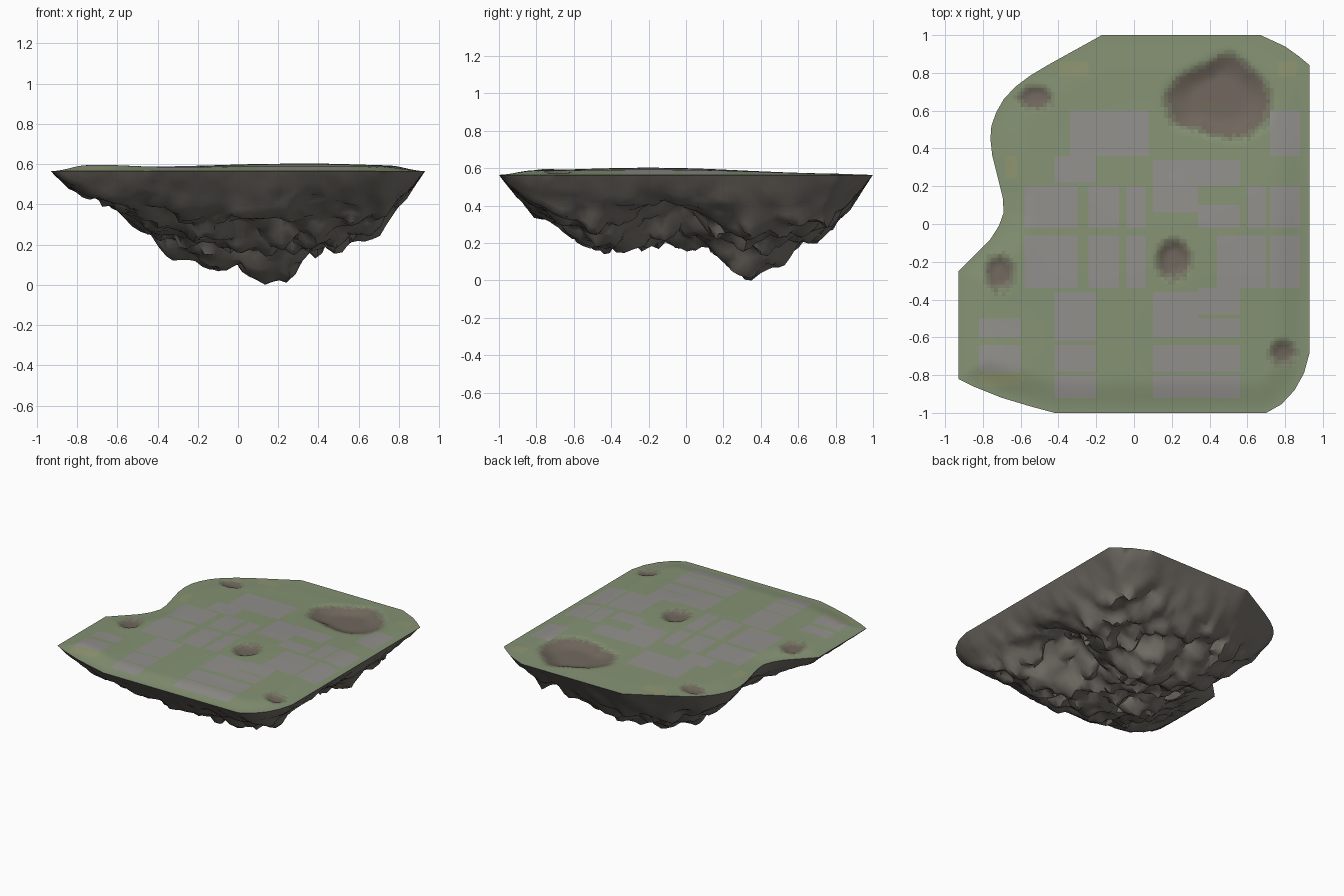
import bpy, bmesh, math
from mathutils import Vector, noise

if "Cube" in bpy.data.objects:
    bpy.data.objects.remove(bpy.data.objects["Cube"])

RIM = 0.565
OUTLINE = [(-0.17, 1), (-0.45, 0.845), (-0.55, 0.785), (-0.63, 0.725), (-0.69, 0.66), (-0.73, 0.59), (-0.755, 0.52),
           (-0.76, 0.45), (-0.75, 0.36), (-0.72, 0.24), (-0.695, 0.14), (-0.69, 0.06), (-0.715, -0.01),
           (-0.76, -0.08), (-0.93, -0.25), (-0.93, -0.82), (-0.85, -0.86), (-0.7, -0.92), (-0.55, -0.965),
           (-0.42, -1), (0.7, -1), (0.78, -0.955), (0.85, -0.88), (0.9, -0.79), (0.93, -0.68),
           (0.93, 0.84), (0.87, 0.89), (0.8, 0.94), (0.67, 1)]
# Paved plots: x0, y0, x1, y1
PAVING = [(-.34, .36, .08, .6), (-.42, .22, -.2, .36), (.1, .2, .56, .34), (.1, .06, .34, .2),
          (.34, -.02, .56, .1), (-.58, -.02, -.3, .2), (-.24, -.02, -.08, .2), (-.04, -.02, .06, .2),
          (-.58, -.34, -.3, -.06), (-.24, -.34, -.08, -.06), (-.04, -.34, .06, -.06),
          (.44, -.34, .7, -.06), (.72, -.34, .88, -.06), (.6, -.02, .7, .2), (.72, -.02, .88, .2),
          (.72, .36, .88, .6), (.1, -.6, .56, -.5), (.1, -.5, .34, -.36), (.34, -.48, .56, -.34),
          (-.42, -.62, -.2, -.36), (-.42, -.78, -.2, -.64), (.1, -.78, .56, -.64), (.1, -.92, .56, -.8),
          (-.42, -.92, -.2, -.8), (-.82, -.6, -.6, -.5), (-.82, -.78, -.6, -.64)]
# Ellipses: cx, cy, rx, ry, depth
CRATERS = [(.45, .67, 1, 1, .04), (-.52, .67, .085, .055, .015),
           (-.71, -.26, .07, .085, .02), (.21, -.19, .085, .1, .025), (.79, -.68, .06, .06, .02)]
# Radius of the large crater by angle in degrees
LOBES = [(-180, .28), (-150, .27), (-125, .2), (-90, .2), (-60, .24), (-30, .27), (0, .27), (40, .22),
         (75, .235), (110, .185), (135, .2), (180, .28)]
DRY = [(-.32, .82, .09, .05), (.81, .82, .06, .05), (-.65, .3, .04, .06), (-.7, -.82, .12, .05)]
# Underside silhouettes (position, height) seen from the front and from the right
FRONT = [(-.93, .56), (-.85, .48), (-.75, .43), (-.65, .39), (-.55, .33), (-.45, .26), (-.35, .21),
         (-.2, .12), (0, .07), (.15, 0), (.25, .04), (.35, .13), (.5, .2), (.65, .23), (.8, .38), (.93, .56)]
RIGHT = [(-1, .56), (-.9, .45), (-.8, .36), (-.6, .26), (-.4, .18), (-.3, .18), (-.2, .21), (.08, .2),
         (.2, .1), (.33, 0), (.42, .07), (.55, .17), (.65, .23), (.75, .25), (.85, .36), (1, .56)]
SLOPE = [(0, 0), (.1, .14), (.2, .26), (.28, .33), (.4, .42), (.5, .6), (2, .6)]


def lerp(table, x):
    for (a, u), (b, v) in zip(table, table[1:]):
        if x <= b:
            return u + (v - u) * max(0, x - a) / (b - a)
    return table[-1][1]


def smooth(t):
    t = min(1, max(0, t))
    return t * t * (3 - 2 * t)


def bump(x, y, cx, cy, r):
    return math.exp(-((x - cx) ** 2 + (y - cy) ** 2) / r ** 2)


def ellipse(x, y, e):
    r = math.hypot((x - e[0]) / e[2], (y - e[1]) / e[3])
    if e is CRATERS[0]:
        r /= lerp(LOBES, math.degrees(math.atan2(y - e[1], x - e[0])))
    return r


def edge_distance(x, y):
    best = 9
    for (ax, ay), (bx, by) in zip(OUTLINE, OUTLINE[1:] + OUTLINE[:1]):
        dx, dy = bx - ax, by - ay
        t = min(1, max(0, ((x - ax) * dx + (y - ay) * dy) / (dx * dx + dy * dy)))
        best = min(best, math.hypot(x - ax - t * dx, y - ay - t * dy))
    return best


def material(name, colour):
    m = bpy.data.materials.new(name)
    m.diffuse_color = (*colour, 1)
    m.use_nodes = True
    m.node_tree.nodes["Principled BSDF"].inputs["Base Color"].default_value = m.diffuse_color
    return m


def gridded_outline(step):
    """Outline face sliced into a regular grid."""
    bm = bmesh.new()
    f = bm.faces.new([bm.verts.new((x, y, RIM)) for x, y in OUTLINE])
    f.normal_update()
    if f.normal.z < 0:
        f.normal_flip()
    n = int(1 / step)
    for axis in ((0, 1, 0), (1, 0, 0)):
        for i in range(-n, n + 1):
            bmesh.ops.bisect_plane(bm, geom=bm.verts[:] + bm.edges[:] + bm.faces[:], dist=1e-4,
                                   plane_co=Vector(axis) * i * step, plane_no=axis)
    return bm


def finish(bm, name, mats, angle):
    me = bpy.data.meshes.new(name)
    bm.to_mesh(me)
    bm.free()
    ob = bpy.data.objects.new(name, me)
    bpy.context.collection.objects.link(ob)
    for m in mats:
        me.materials.append(m)
    bpy.ops.object.select_all(action='DESELECT')
    ob.select_set(True)
    bpy.context.view_layer.objects.active = ob
    bpy.ops.object.shade_smooth_by_angle(angle=math.radians(angle))


# Island top: gently domed ground with craters and paved plots
def top_height(x, y):
    d = edge_distance(x, y)
    h = 0.02 + 0.018 * bump(x, y, .3, -.2, .5) + 0.012 * bump(x, y, -.7, -.8, .2) - 0.016 * smooth(y)
    z = RIM + h * smooth(d / 0.18)
    return z - max(c[4] * smooth((1.2 - ellipse(x, y, c)) / 0.7) for c in CRATERS)


bm = gridded_outline(0.02)
for v in bm.verts:
    x, y = v.co.xy
    if edge_distance(x, y) > 0.005:
        v.co.z = top_height(x, y)
for f in bm.faces:
    x, y = f.calc_center_median().xy
    c = min(CRATERS, key=lambda e: ellipse(x, y, e))
    # distance from the crater outline, ragged by noise
    r = (ellipse(x, y, c) - 1) * (0.24 if c is CRATERS[0] else c[2]) + 0.012 * noise.noise((x * 40, y * 40, 0))
    bands = [(-0.045, 3), (-0.012, 4), (0.006, 5), (0.022, 2)]
    band = next((m for limit, m in bands if r < limit), None)
    if band:
        f.material_index = band
    elif any(a < x < c and b < y < d for a, b, c, d in PAVING):
        f.material_index = 1
    elif any(ellipse(x, y, e) < 1 for e in DRY):
        f.material_index = 6
finish(bm, "island_top", [material("grass", (.235, .29, .175)), material("paving", (.29, .28, .265)),
                          material("worn_grass", (.205, .24, .15)), material("soil", (.165, .138, .112)),
                          material("crater_wall", (.16, .135, .108)), material("crater_edge", (.18, .18, .125)),
                          material("dry_grass", (.275, .30, .165))], 40)


# Rocky underside: depth from the two silhouettes, then broken up with noise
def rock_depth(x, y):
    d = edge_distance(x, y)
    a, b, g = RIM - lerp(FRONT, x), RIM - lerp(RIGHT, y), lerp(SLOPE, d)
    depth = 0.6 * min(a, b, g) + 0.4 * min(a * b / RIM, g)
    # hollow on the right and the spur in front of it
    depth += (0.08 * bump(x, y, .42, -.46, .13) - 0.18 * bump(x, y, .58, -.1, .21)) * smooth(d / 0.3)
    p = Vector((x, y, 0.3))
    w = smooth((d - 0.03) / 0.3) * (1 - 0.7 * bump(x, y, .15, .33, .12))
    lumps = 0.45 - noise.voronoi(p * 7)[0][0]
    return depth + w * (0.09 * lumps + 0.06 * noise.noise(p * 12) + 0.02 * noise.noise(p * 5)) \
        + 0.014 * smooth(d / 0.06) * noise.noise(p * 16)


bm = gridded_outline(0.035)
inner = [(v, edge_distance(v.co.x, v.co.y)) for v in bm.verts]
inner = [(v, d) for v, d in inner if d > 0.004]
depths = [max(0.01, rock_depth(v.co.x, v.co.y)) for v, d in inner]
scale = RIM / max(depths)
for (v, d), depth in zip(inner, depths):
    v.co.z = RIM - depth * scale
    shift = noise.noise_vector(v.co * 8) * 0.035 * smooth((d - 0.05) / 0.2)
    v.co.x += shift.x
    v.co.y += shift.y
bmesh.ops.reverse_faces(bm, faces=bm.faces[:])
bmesh.ops.triangulate(bm, faces=bm.faces[:])
finish(bm, "rock_underside", [material("rock", (.185, .168, .145))], 45)
